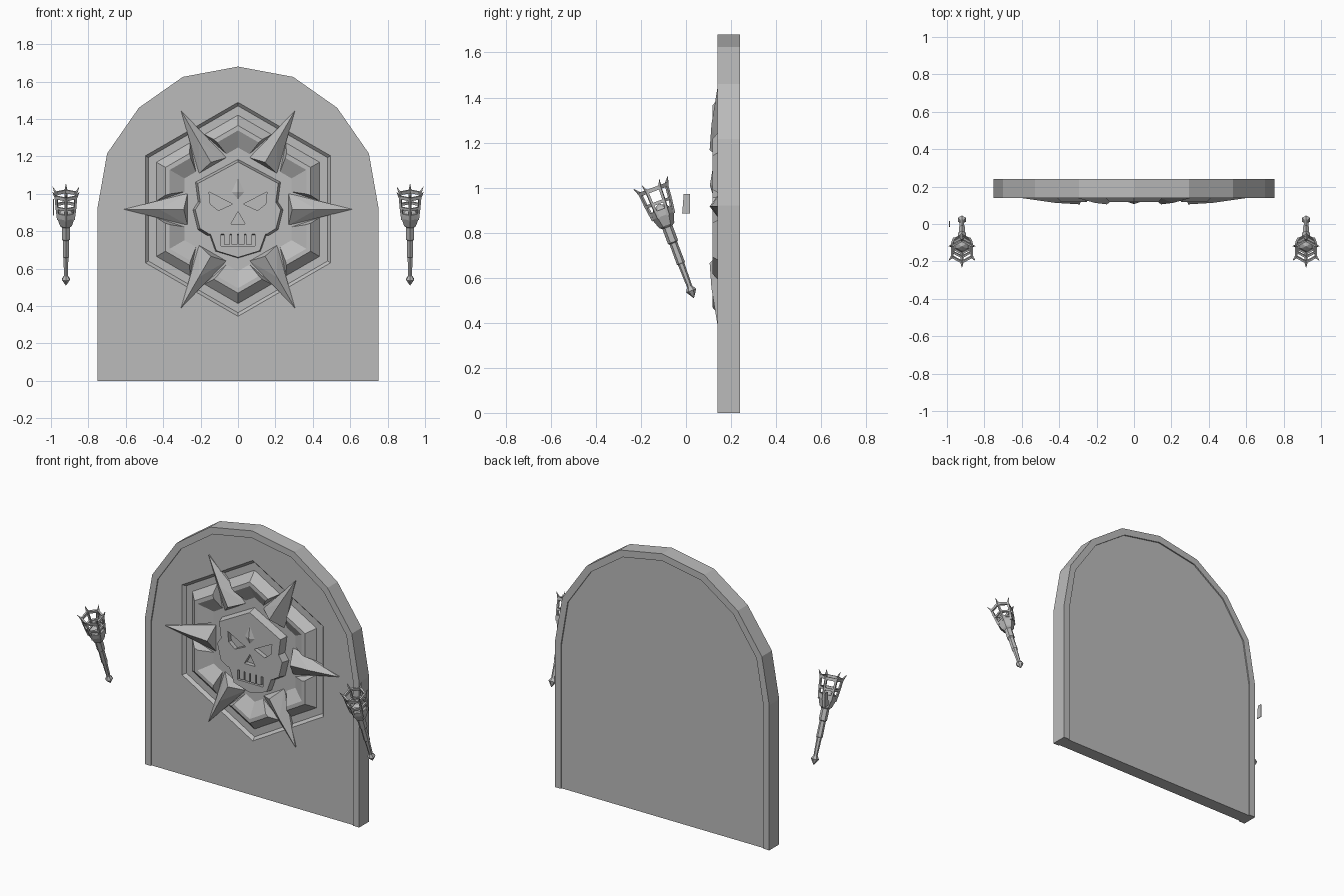
import bpy, bmesh, math
from mathutils import Vector, Matrix

cube = bpy.data.objects.get("Cube")
if cube:
    bpy.data.objects.remove(cube, do_unlink=True)

CZ = 0.917  # height of the emblem centre

stone = bpy.data.materials.new("grey_stone")
stone.use_nodes = True
stone.diffuse_color = (0.5, 0.5, 0.5, 1)
stone.node_tree.nodes["Principled BSDF"].inputs["Base Color"].default_value = (0.5, 0.5, 0.5, 1)


def finish(name, bm):
    bmesh.ops.recalc_face_normals(bm, faces=bm.faces[:])
    mesh = bpy.data.meshes.new(name)
    bm.to_mesh(mesh)
    bm.free()
    mesh.materials.append(stone)
    ob = bpy.data.objects.new(name, mesh)
    bpy.context.collection.objects.link(ob)
    return ob


def loft(bm, rings):
    """Skin a list of equal-length point rings and cap both ends."""
    loops = [[bm.verts.new(p) for p in ring] for ring in rings]
    n = len(loops[0])
    for a, b in zip(loops, loops[1:]):
        for i in range(n):
            j = (i + 1) % n
            bm.faces.new((a[i], a[j], b[j], b[i]))
    bm.faces.new(loops[0])
    bm.faces.new(loops[-1])


def slab(name, pts, y0, y1, grow=1.0):
    """Extrude an x-z outline from y0 to y1, optionally flared about its centre."""
    cx = sum(p[0] for p in pts) / len(pts)
    cz = sum(p[1] for p in pts) / len(pts)
    bm = bmesh.new()
    loft(bm, [[(x, y0, z) for x, z in pts],
              [(cx + (x - cx) * grow, y1, cz + (z - cz) * grow) for x, z in pts]])
    return finish(name, bm)


def hull(bm, pts):
    verts = [bm.verts.new(p) for p in pts]
    bmesh.ops.convex_hull(bm, input=verts)


def cut(target, cutter):
    mod = target.modifiers.new("cut", 'BOOLEAN')
    mod.operation, mod.solver, mod.object = 'DIFFERENCE', 'EXACT', cutter
    bpy.context.view_layer.objects.active = target
    bpy.ops.object.modifier_apply(modifier=mod.name)
    bpy.data.objects.remove(cutter, do_unlink=True)


def mirror(half):
    """Complete a right-half outline that runs from top to bottom."""
    return half + [(-x, z) for x, z in reversed(half) if x > 0]


def polar(u, v, y, angle):
    c, s = math.cos(angle), math.sin(angle)
    return (u * c - v * s, y, CZ + u * s + v * c)


def hexagon(r):
    return [(r * math.sin(k * math.pi / 3), CZ + r * math.cos(k * math.pi / 3)) for k in range(6)]


# Arched door slab with a shallow inset panel on both faces
door = slab("door", mirror([(0, 1.68), (.295, 1.625), (.53, 1.46), (.70, 1.215), (.752, .92), (.752, 0)]), .14, .24)
inner = mirror([(0, 1.635), (.275, 1.585), (.5, 1.43), (.662, 1.195), (.71, .91), (.71, -.1)])
cut(door, slab("front_inset", inner, .10, .148))
cut(door, slab("back_inset", inner, .232, .30))

# Hexagonal sunken field with sloping walls
bm = bmesh.new()
loft(bm, [[(x, y, z) for x, z in hexagon(r)] for y, r in ((.10, .572), (.148, .572), (.166, .553))])
cut(door, finish("hex_inset", bm))

# Raised chevron blocks around the corners of the hexagon
bm = bmesh.new()
for k in range(6):
    for side in (-1, 1):
        pts = []
        for u, v, y in ((.44, .042, .17), (.28, .095, .17), (.388, .075, .117), (.365, .082, .117)):
            corner = u * math.tan(math.pi / 6)
            pts += [polar(u, side * w, y, k * math.pi / 3) for w in (v, corner)]
        hull(bm, pts)
finish("chevron_blocks", bm)

# Six radiating ridged spikes
bm = bmesh.new()
for k in range(6):
    pts = [(.27, -.085, .168), (.27, .085, .168), (.29, 0, .105), (.42, 0, .113),
           (.61, 0, .14), (.61, 0, .168)]
    hull(bm, [polar(u, v, y, k * math.pi / 3) for u, v, y in pts])
finish("spikes", bm)

# Skull plaque with cut eyes and nose
skull = slab("skull", mirror([(0, 1.17), (.215, 1.055), (.202, .955), (.228, .915),
                              (.203, .815), (.155, .785)]), .118, .168, 1.06)
for s in (-1, 1):
    cut(skull, slab("eye", [(s * x, z) for x, z in
                            ((.155, 1.01), (.148, .945), (.105, .91), (.03, .945))], .10, .145))
cut(skull, slab("nose", [(0, .905), (.038, .838), (-.038, .838)], .10, .145))

# Jaw with open mouth and four teeth
jaw = slab("jaw", mirror([(0, .787), (.148, .787), (.115, .695), (0, .66)]), .122, .168, 1.05)
cut(jaw, slab("mouth", [(-.09, .72), (.09, .72), (.09, .83), (-.09, .83)], .10, .15))
for i in range(4):
    x = (i - 1.5) * .04
    slab("tooth", [(x - .016, .728), (x + .016, .728), (x + .016, .79), (x - .016, .79)], .122, .16)

# Faceted forehead gem
bm = bmesh.new()
hull(bm, [(0, .12, 1.095), (.04, .12, 1.01), (0, .12, .965), (-.04, .12, 1.01), (0, .106, 1.01)])
finish("forehead_gem", bm)


def ring_pts(r, t):
    return [(r * math.sin(k * math.pi / 3), -r * math.cos(k * math.pi / 3), t) for k in range(6)]


def bar(bm, a, b, r0, r1):
    """Four-sided bar between two points."""
    a, b = Vector(a), Vector(b)
    turn = (b - a).to_track_quat('Z', 'Y').to_matrix().to_4x4()
    bmesh.ops.create_cone(bm, cap_ends=True, segments=4, radius1=r0, radius2=r1, depth=(b - a).length,
                          matrix=Matrix.Translation((a + b) / 2) @ turn)


# Leaning torches: handle and open hexagonal cage
for side, word in ((1, "left"), (-1, "right")):
    place = Matrix.Translation((side * .92, .035, .51)) @ Matrix.Rotation(math.radians(20.5), 4, 'X')
    bm = bmesh.new()
    profile = [(.001, 0), (.024, .035), (.012, .055), (.015, .16), (.019, .165), (.018, .26),
               (.024, .265), (.024, .335), (.036, .345), (.052, .39), (.052, .405), (.03, .43), (.001, .445)]
    loft(bm, [ring_pts(r, t) for r, t in profile])
    handle = finish(word + "_torch_handle", bm)
    handle.matrix_world = place

    bm = bmesh.new()
    for r, t, h in ((.055, .405, .014), (.062, .445, .014), (.068, .505, .018)):
        loops = [[bm.verts.new(p) for p in ring_pts(q, z)] for q, z in
                 ((r, t), (r, t + h), (r - .012, t + h), (r - .012, t))]
        for a, b in zip(loops, loops[1:] + loops[:1]):
            for i in range(6):
                j = (i + 1) % 6
                bm.faces.new((a[i], a[j], b[j], b[i]))
    for low, mid, top, tip in zip(ring_pts(.046, .385), ring_pts(.056, .45),
                                  ring_pts(.062, .515), ring_pts(.082, .548)):
        bar(bm, low, mid, .009, .008)
        bar(bm, mid, top, .008, .008)
        bar(bm, top, tip, .009, .001)
    cage = finish(word + "_torch_cage", bm)
    cage.matrix_world = place

# Small thin plate beside the right torch
bm = bmesh.new()
loft(bm, [[(x, y, z) for y, z in ((-.017, .885), (.017, .885), (.017, .972), (-.01, .972))]
          for x in (-.988, -.984)])
finish("side_plate", bm)
